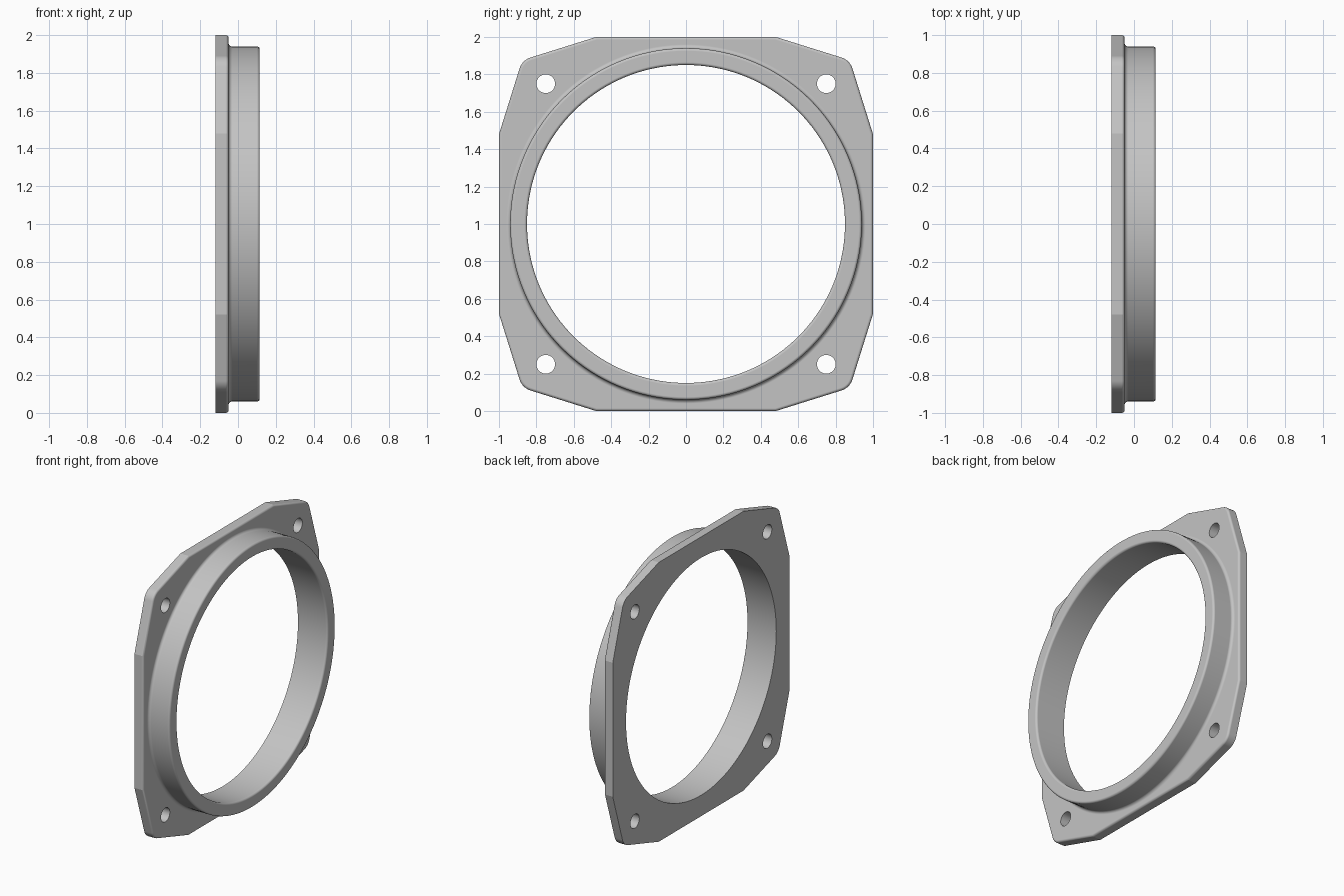
import bpy, bmesh
from math import pi, sin, cos, radians
from mathutils import Matrix, Vector

if "Cube" in bpy.data.objects:
    bpy.data.objects.remove(bpy.data.objects["Cube"])

BACK, FACE, END = -0.12, -0.05, 0.115   # positions along x
BORE, COLLAR, FILLET, EDGE = 0.85, 0.94, 0.02, 0.015
CENTRE = Vector((0, 0, 1))

grey = bpy.data.materials.new("plain grey")
grey.use_nodes = True
grey.diffuse_color = (0.55, 0.55, 0.55, 1)
grey.node_tree.nodes["Principled BSDF"].inputs["Base Color"].default_value = grey.diffuse_color


def make_object(name, bm):
    bmesh.ops.recalc_face_normals(bm, faces=bm.faces)
    bmesh.ops.translate(bm, verts=bm.verts, vec=CENTRE)
    mesh = bpy.data.meshes.new(name)
    bm.to_mesh(mesh)
    bm.free()
    mesh.materials.append(grey)
    obj = bpy.data.objects.new(name, mesh)
    bpy.context.collection.objects.link(obj)
    return obj


def arc(x, r, radius, start, end, steps=8):
    """Points (x, r) on an arc, angles in degrees."""
    angles = [radians(start + (end - start) * i / steps) for i in range(steps + 1)]
    return [(x + radius * cos(a), r + radius * sin(a)) for a in angles]


def lathe(name, profile, sides=144):
    """Solid of revolution about the x axis."""
    bm = bmesh.new()
    rings = [[bm.verts.new((x, r * cos(2 * pi * i / sides), r * sin(2 * pi * i / sides)))
              for i in range(sides)] for x, r in profile]
    for a, b in zip(rings, rings[1:]):
        for i in range(sides):
            j = (i + 1) % sides
            bm.faces.new((a[i], a[j], b[j], b[i]))
    bm.faces.new(rings[0])
    bm.faces.new(rings[-1])
    return make_object(name, bm)


def combine(target, other, operation):
    mod = target.modifiers.new(operation.title(), "BOOLEAN")
    mod.operation, mod.object, mod.solver = operation, other, "EXACT"
    bpy.context.view_layer.objects.active = target
    bpy.ops.object.modifier_apply(modifier=mod.name)
    bpy.data.objects.remove(other)


# Mounting plate: square with long chamfers and rounded corners
half, bend, tip, corner_r = 1.0, 0.48, 0.876, 0.09
slope = math_angle = Vector((tip - bend, half - tip)).angle(Vector((1, 0)))
to_centre = corner_r / cos(pi / 4 - slope)
mid = tip - to_centre * cos(pi / 4)
quarter = [(half, bend)]
quarter += arc(mid, mid, corner_r, slope * 180 / pi, 90 - slope * 180 / pi)
quarter += [(bend, half)]
bm = bmesh.new()
outline = []
for k in range(4):
    turn = Matrix.Rotation(k * pi / 2, 3, "X")
    outline += [bm.verts.new(turn @ Vector((BACK, y, z))) for y, z in quarter]
base = bm.faces.new(outline)
top = bmesh.ops.extrude_face_region(bm, geom=[base])["geom"]
bmesh.ops.translate(bm, verts=[v for v in top if isinstance(v, bmesh.types.BMVert)],
                    vec=(FACE - BACK, 0, 0))
rim = [e for e in bm.edges if all(v.co.x > FACE - 0.001 for v in e.verts)]
bmesh.ops.bevel(bm, geom=rim, offset=EDGE, segments=8, profile=0.5, affect="EDGES")
flange = make_object("mounting_flange", bm)

# Raised collar with a fillet at its base and a rounded end
collar_profile = [(FACE - 0.03, COLLAR + FILLET)]
collar_profile += arc(FACE + FILLET, COLLAR + FILLET, FILLET, 180, 270)
collar_profile += arc(END - EDGE, COLLAR - EDGE, EDGE, 90, 0)
combine(flange, lathe("collar", collar_profile), "UNION")

# Central bore, eased at the collar end
bore_profile = [(BACK - 0.1, BORE)] + arc(END - EDGE, BORE + EDGE, EDGE, 270, 360)
bore_profile += [(END + 0.1, BORE + EDGE)]
combine(flange, lathe("bore_cutter", bore_profile), "DIFFERENCE")

# Four bolt holes
bm = bmesh.new()
for y in (-0.75, 0.75):
    for z in (-0.75, 0.75):
        bmesh.ops.create_cone(bm, cap_ends=True, segments=40, radius1=0.05, radius2=0.05, depth=0.6,
                              matrix=Matrix.Translation((0, y, z)) @ Matrix.Rotation(pi / 2, 4, "Y"))
combine(flange, make_object("bolt_hole_cutter", bm), "DIFFERENCE")

# Smooth curves, crisp edges
bpy.ops.object.select_all(action="DESELECT")
flange.select_set(True)
bpy.context.view_layer.objects.active = flange
bpy.ops.object.shade_smooth_by_angle(angle=radians(15))
weighted = flange.modifiers.new("Weighted Normals", "WEIGHTED_NORMAL")
weighted.keep_sharp = True
